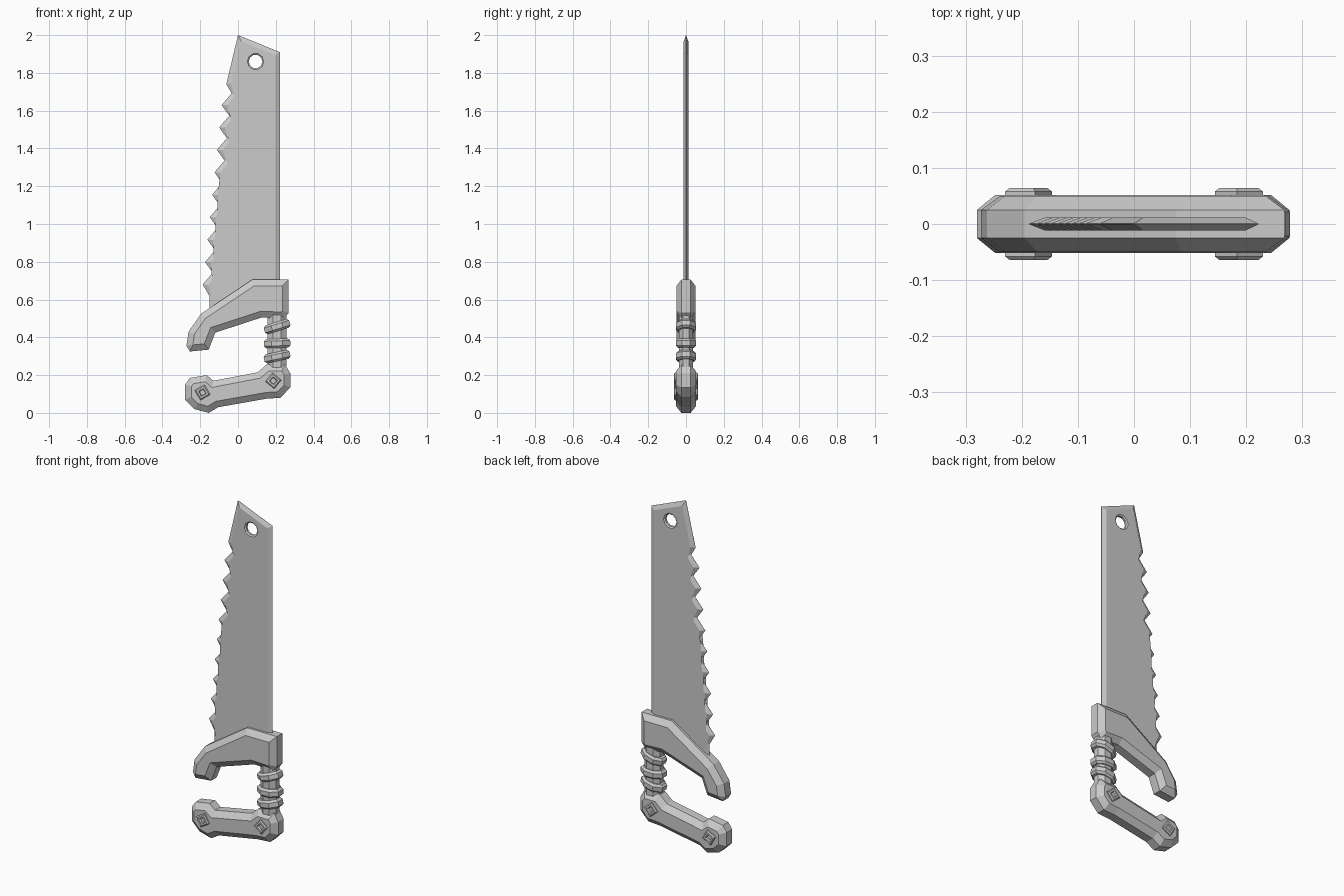
import bpy, bmesh
from math import sin, cos, pi, radians
from mathutils import Vector, Matrix

cube = bpy.data.objects.get("Cube")
if cube:
    bpy.data.objects.remove(cube, do_unlink=True)

grey = bpy.data.materials.new("plain grey")
grey.use_nodes = True
COLOUR = (0.6, 0.6, 0.6, 1)
grey.diffuse_color = COLOUR
grey.node_tree.nodes["Principled BSDF"].inputs["Base Color"].default_value = COLOUR


def loft(name, loops):
    """Skin a stack of equal-length closed loops and cap both ends."""
    bm = bmesh.new()
    rows = [[bm.verts.new(p) for p in loop] for loop in loops]
    n = len(rows[0])
    for a, b in zip(rows, rows[1:]):
        for i in range(n):
            j = (i + 1) % n
            bm.faces.new((a[i], a[j], b[j], b[i]))
    caps = [bm.faces.new(rows[0]), bm.faces.new(rows[-1])]
    bmesh.ops.triangulate(bm, faces=caps)
    bmesh.ops.recalc_face_normals(bm, faces=bm.faces)
    mesh = bpy.data.meshes.new(name)
    bm.to_mesh(mesh)
    bm.free()
    mesh.materials.append(grey)
    obj = bpy.data.objects.new(name, mesh)
    bpy.context.collection.objects.link(obj)
    return obj


def inset(outline, d):
    """Mitred inward offset of a clockwise outline."""
    pts = [Vector(p) for p in outline]
    result = []
    for i, p in enumerate(pts):
        e1 = (p - pts[i - 1]).normalized()
        e2 = (pts[(i + 1) % len(pts)] - p).normalized()
        n1, n2 = Vector((e1.y, -e1.x)), Vector((e2.y, -e2.x))
        result.append(p + (n1 + n2) * d / (1 + n1.dot(n2)))
    return result


def at_y(points, y):
    return [(p[0], y, p[1]) for p in points]


def slab(name, outline, rim, face, bevel):
    """Plate in the xz plane with chamfered edges on both sides."""
    inner = inset(outline, bevel)
    return loft(name, [at_y(inner, -face), at_y(outline, -rim),
                       at_y(outline, rim), at_y(inner, face)])


def ngon(cx, cz, r, sides, turn=0):
    return [(cx + r * cos(turn + 2 * pi * i / sides),
             cz + r * sin(turn + 2 * pi * i / sides)) for i in range(sides)]


# Blade with a row of saw teeth
TEETH = 9
blade_outline = [(0, 2), (0.222, 1.91), (0.222, 0.6), (-0.15, 0.54), (-0.152, 0.62)]
for i in range(TEETH):
    t = i / (TEETH - 1)
    x, z = -0.187 + 0.1 * t, 0.68 + 0.95 * t
    blade_outline += [(x, z), (x + 0.053, z + 0.062)]
blade_outline.append((-0.062, 1.74))
blade = slab("blade", blade_outline, 0.0005, 0.012, 0.024)

# Chamfered hanging hole
hole = [(-0.02, 0.054), (-0.006, 0.036), (0.006, 0.036), (0.02, 0.054)]
cutter = loft("hole_cutter", [at_y(ngon(0.093, 1.86, r, 10), y) for y, r in hole])
cutter.hide_render = True
cutter.hide_viewport = False
cut = blade.modifiers.new("hole", "BOOLEAN")
cut.operation = "DIFFERENCE"
cut.solver = "EXACT"
cut.object = cutter
bpy.context.view_layer.objects.active = blade
bpy.ops.object.modifier_apply(modifier=cut.name)
bpy.data.objects.remove(cutter, do_unlink=True)

# Upper handle that holds the blade
slab("upper_handle", [
    (0.075, 0.705), (0.268, 0.705), (0.268, 0.53), (0.245, 0.5), (0.125, 0.505),
    (-0.12, 0.425), (-0.155, 0.335), (-0.255, 0.325), (-0.273, 0.355),
    (-0.262, 0.43), (-0.195, 0.525)], 0.025, 0.05, 0.033)

# Lower handle with knobbed ends
slab("lower_handle", [
    (-0.255, 0.185), (-0.165, 0.2), (-0.13, 0.17), (0.105, 0.215), (0.15, 0.255),
    (0.25, 0.255), (0.277, 0.21), (0.277, 0.135), (0.225, 0.08), (0.15, 0.075),
    (-0.105, 0.03), (-0.155, 0), (-0.23, 0.02), (-0.28, 0.07), (-0.28, 0.15)],
    0.025, 0.052, 0.033)


# Grip post and the cord wound round it
POST_X = 0.207


def oval(rx, ry, z):
    k = 1 / cos(pi / 8)
    return [(rx * k * cos(pi / 8 + i * pi / 4), ry * k * sin(pi / 8 + i * pi / 4), z)
            for i in range(8)]


post = loft("grip_post", [oval(0.05, 0.038, 0.2), oval(0.05, 0.038, 0.54)])
post.location.x = POST_X
for number, (z, tilt) in enumerate([(0.457, 17), (0.368, 2), (0.298, 12)]):
    ring = loft(f"grip_ring_{number + 1}", [
        oval(0.058, 0.042, -0.024), oval(0.07, 0.052, -0.013),
        oval(0.07, 0.052, 0.013), oval(0.058, 0.042, 0.024)])
    ring.data.transform(Matrix.Translation((POST_X, 0, z))
                        @ Matrix.Rotation(radians(-tilt), 4, "Y"))

# Recessed square bolts on both faces
bolt_profile = [(0.04, 0.043), (0.058, 0.043), (0.064, 0.035),
                (0.064, 0.022), (0.054, 0.017)]
for end, cx, cz, turn in [("right", -0.188, 0.108, 75), ("left", 0.187, 0.17, 95)]:
    for side, s in [("front", -1), ("back", 1)]:
        loft(f"{end}_{side}_bolt",
             [at_y(ngon(cx, cz, r, 4, radians(turn)), s * y) for y, r in bolt_profile])
